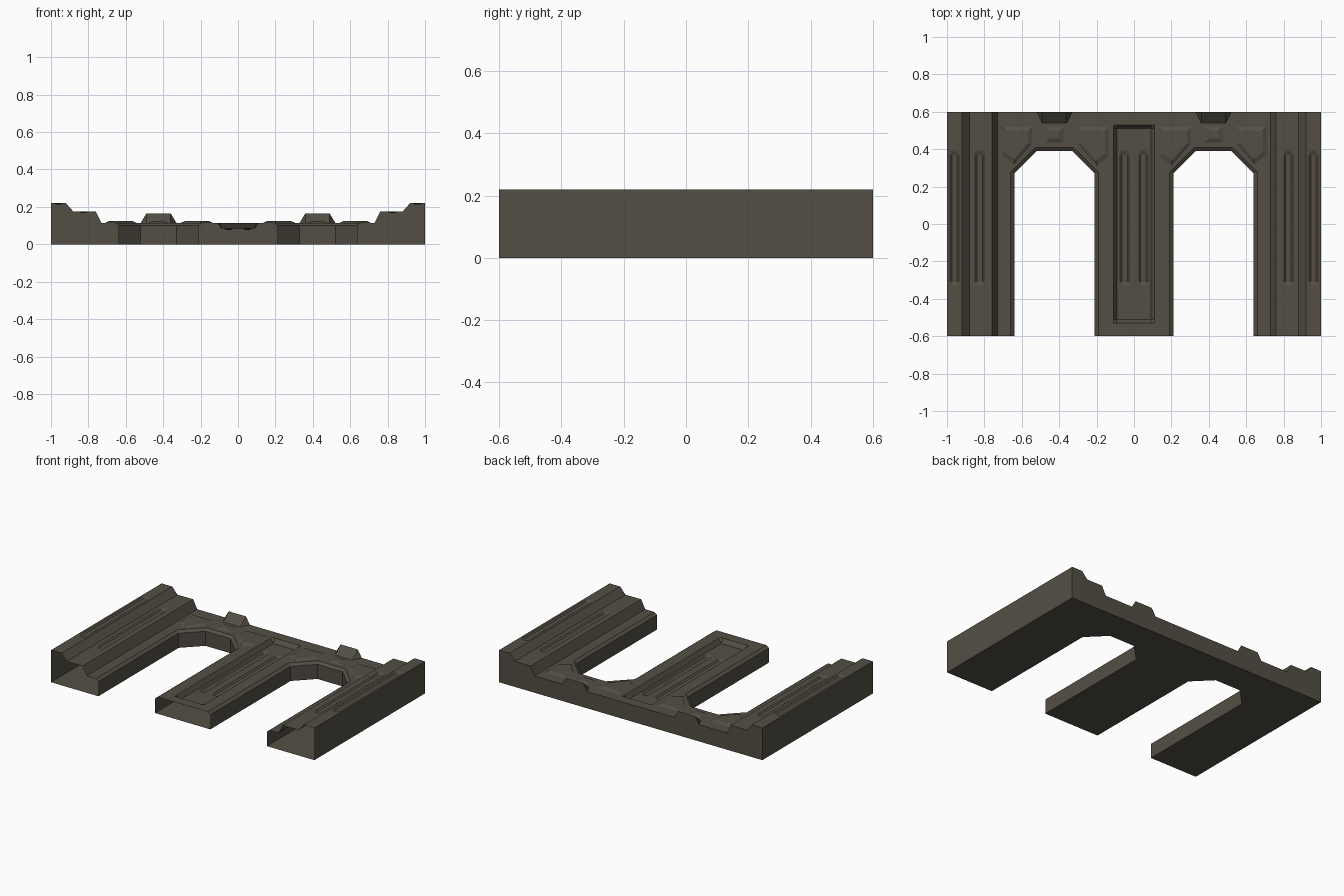
import bpy, bmesh
from mathutils import Vector

cube = bpy.data.objects.get("Cube")
if cube:
    bpy.data.objects.remove(cube)

mat = bpy.data.materials.new("dark stone brown")
mat.use_nodes = True
COLOUR = (0.088, 0.078, 0.06, 1)
mat.diffuse_color = COLOUR
mat.node_tree.nodes["Principled BSDF"].inputs["Base Color"].default_value = COLOUR

BACK, FRONT = 0.6, -0.6
BASE = 0.115          # height of the main plate
EDGE = 0.10           # height of the wall under the arch chamfer
UP, DOWN = Vector((0, 0, 1)), Vector((0, 0, -1))


def face(bm, pts, hint):
    """Add one face turned towards the hint direction."""
    f = bm.faces.new([bm.verts.new(p) for p in pts])
    f.normal_update()
    if f.normal.dot(Vector(hint)) < 0:
        f.normal_flip()


def finish(bm, name):
    """Weld the half model and mirror it across the middle."""
    bmesh.ops.remove_doubles(bm, verts=bm.verts, dist=0.0001)
    mesh = bpy.data.meshes.new(name)
    bm.to_mesh(mesh)
    bm.free()
    mesh.materials.append(mat)
    ob = bpy.data.objects.new(name, mesh)
    bpy.context.collection.objects.link(ob)
    mod = ob.modifiers.new("mirror", "MIRROR")
    mod.use_clip = True
    return ob


def height_grid(name, xs, ys, height):
    """Top surface built from a rule for the height."""
    bm = bmesh.new()
    for x0, x1 in zip(xs, xs[1:]):
        for y0, y1 in zip(ys, ys[1:]):
            corners = [(x0, y0), (x1, y0), (x1, y1), (x0, y1)]
            face(bm, [(x, y, height(x, y)) for x, y in corners], UP)
    return finish(bm, name)


# Shallow grooves shared by the columns and the middle panel
G_LOW, G_HIGH, G_DEPTH = -0.33, 0.39, 0.008
G_YS = [G_LOW, G_LOW + 0.02, G_HIGH - 0.02, G_HIGH]


def groove_xs(c):
    return [c - 0.024, c - 0.014, c + 0.014, c + 0.024]


def in_groove(x, y, centres):
    return G_LOW + 0.01 < y < G_HIGH - 0.01 and any(abs(x - c) < 0.02 for c in centres)


# Stepped side columns
PROFILE = [(0.66, BASE), (0.73, BASE), (0.76, 0.175), (0.88, 0.175), (0.92, 0.22), (1, 0.22)]
COL_GROOVES = [0.825, 0.96]


def column_height(x, y):
    for (x0, z0), (x1, z1) in zip(PROFILE, PROFILE[1:]):
        if x0 <= x <= x1:
            z = z0 + (z1 - z0) * (x - x0) / (x1 - x0)
            return z - G_DEPTH * in_groove(x, y, COL_GROOVES)


col_xs = sorted([p[0] for p in PROFILE] + [x for c in COL_GROOVES for x in groove_xs(c)])
height_grid("side_columns", col_xs, [FRONT] + G_YS + [BACK], column_height)

# Middle pier with sunken panel
PANEL_X, PANEL_Y, RIM = 0.11, 0.53, 0.02


def pier_height(x, y):
    if x > PANEL_X - RIM / 2 or abs(y) > PANEL_Y - RIM / 2:
        return BASE
    return 0.085 - G_DEPTH * in_groove(x, y, [0.05])


pier_xs = [0] + groove_xs(0.05) + [PANEL_X - RIM, PANEL_X, 0.19]
pier_ys = [FRONT, -PANEL_Y, RIM - PANEL_Y] + G_YS + [PANEL_Y - RIM, PANEL_Y, BACK]
height_grid("middle_pier", pier_xs, pier_ys, pier_height)

# Arched opening: chamfered rim, walls and plate above it
inner = [(0.64, FRONT), (0.64, 0.27), (0.52, 0.39), (0.33, 0.39), (0.21, 0.27), (0.21, FRONT)]
outer = [(0.66, FRONT), (0.66, 0.278), (0.528, 0.41), (0.322, 0.41), (0.19, 0.278), (0.19, FRONT)]
bm = bmesh.new()
for a, b, c, d in zip(inner, inner[1:], outer, outer[1:]):
    mid = Vector(((a[0] + b[0]) / 2, (a[1] + b[1]) / 2, 0))
    towards = Vector((0.425, min(mid.y, 0.1), 0)) - mid
    face(bm, [(*a, EDGE), (*b, EDGE), (*d, BASE), (*c, BASE)], UP)
    face(bm, [(*a, 0), (*b, 0), (*b, EDGE), (*a, EDGE)], towards)
top = outer[1:5] + [(0.19, BACK), (0.66, BACK)]
face(bm, [(x, y, BASE) for x, y in top], UP)
finish(bm, "arch_plates")

# Underside, back wall and outer side walls; the front stays open
bm = bmesh.new()
under = [(1, BACK), (1, FRONT)] + inner + [(0, FRONT), (0, BACK)]
face(bm, [(x, y, 0) for x, y in under], DOWN)
back = [(0, 0), (0, BASE)] + PROFILE + [(1, 0)]
face(bm, [(x, BACK, z) for x, z in back], (0, 1, 0))
face(bm, [(1, FRONT, 0), (1, BACK, 0), (1, BACK, 0.22), (1, FRONT, 0.22)], (1, 0, 0))
finish(bm, "outer_shell")

# Raised pads around each arch
PADS = {
    "outer_arch_pad": [(0.71, 0.52), (0.545, 0.52), (0.545, 0.43), (0.64, 0.32), (0.71, 0.37)],
    "inner_arch_pad": [(0.135, 0.52), (0.305, 0.52), (0.305, 0.43), (0.2, 0.31), (0.135, 0.36)],
    "keystone_pad": [(0.475, 0.52), (0.375, 0.52), (0.375, 0.435), (0.475, 0.435)],
}
for name, pts in PADS.items():
    bm = bmesh.new()
    low = [Vector((x, y, BASE)) for x, y in pts]
    centre = sum(low, Vector()) / len(low)
    shrink = 0.5 if name == "keystone_pad" else 0.75
    high = [centre + (p - centre) * shrink + UP * 0.01 for p in low]
    face(bm, high, UP)
    for i in range(len(low)):
        j = (i + 1) % len(low)
        face(bm, [low[i], low[j], high[j], high[i]], UP)
    finish(bm, name)

# Wedge tabs along the back edge
bm = bmesh.new()
for half, y, z in [(0.095, BACK, BASE), (0.065, BACK, 0.165), (0.065, 0.54, BASE)]:
    for side in (-1, 1):
        bm.verts.new((0.425 + side * half, y, z))
bmesh.ops.convex_hull(bm, input=bm.verts)
bmesh.ops.recalc_face_normals(bm, faces=bm.faces)
finish(bm, "back_tab")
